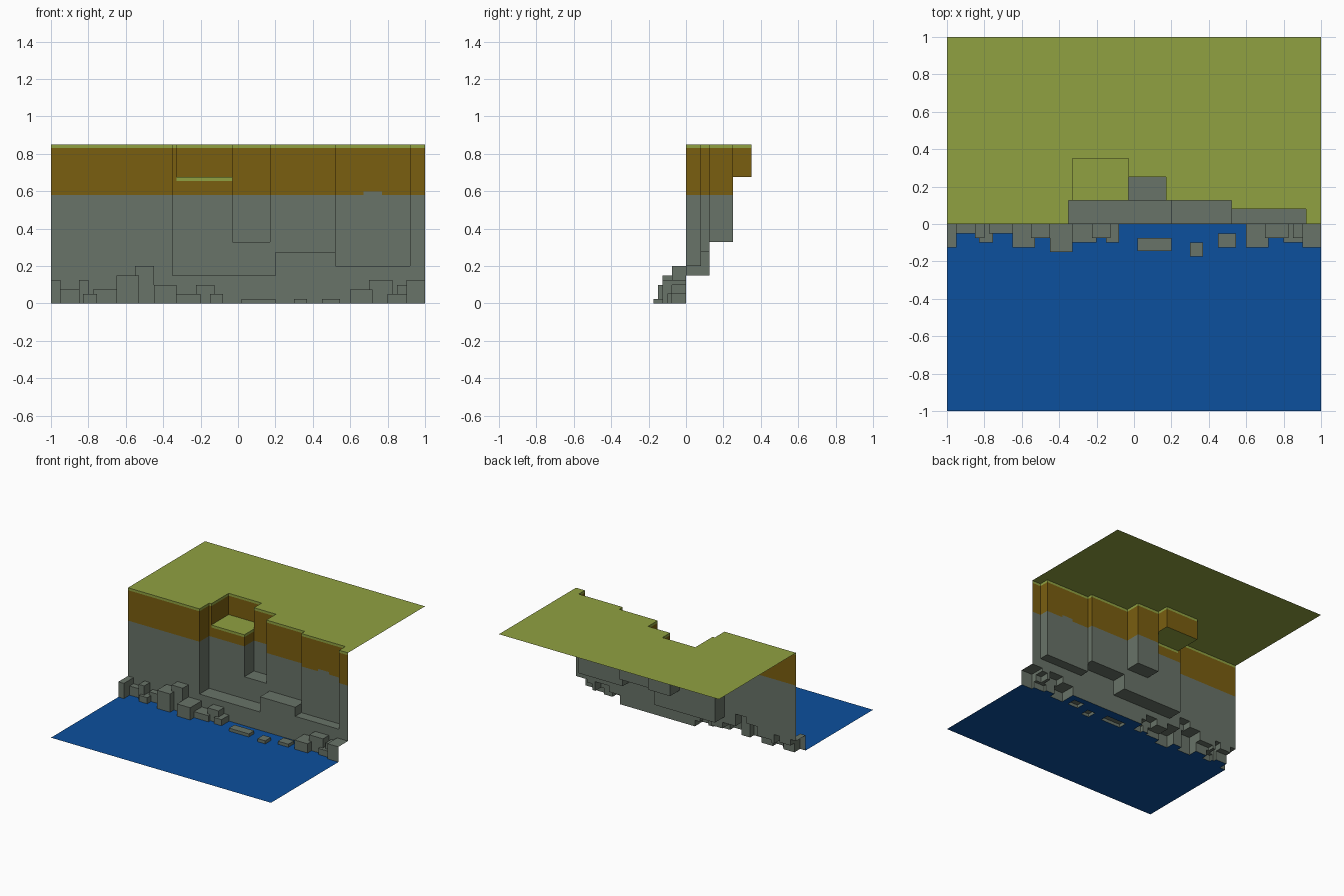
import bpy, bmesh

if "Cube" in bpy.data.objects:
    bpy.data.objects.remove(bpy.data.objects["Cube"])

# Boulders along the shore: x0, x1, y0, y1, height
BOULDERS = [
    (-1.0, -.95, -.125, 0, .125), (-.95, -.85, -.05, 0, .075),
    (-.85, -.80, -.075, 0, .125), (-.83, -.755, -.10, 0, .05),
    (-.775, -.65, -.05, 0, .075), (-.65, -.53, -.125, 0, .15),
    (-.55, -.45, -.075, 0, .20), (-.45, -.33, -.15, 0, .10),
    (-.33, -.20, -.10, 0, .05), (-.225, -.125, -.075, 0, .10),
    (-.15, -.08, -.10, 0, .05), (.60, .72, -.125, 0, .075),
    (.70, .825, -.075, 0, .125), (.80, .90, -.10, 0, .05),
    (.85, .90, -.075, 0, .10), (.90, 1.0, -.125, 0, .125),
    (.02, .20, -.145, -.075, .025), (.30, .37, -.175, -.10, .025),
    (.45, .545, -.125, -.05, .025)]

# Alcoves cut into the cliff: x0, x1, depth, floor height
ALCOVES = [(-.35, .20, .125, .15), (.20, .52, .125, .275), (.52, .92, .08, .20),
           (-.03, .17, .25, .33), (-.33, -.03, .35, .675)]
TOP, TURF, SOIL = .85, .83, .58
LEDGE = (-.33, -.03, .655, .675)      # grassy shelf in the deepest alcove
BUMP = (.67, .77, .60)                # stone rising into the soil band

COLOURS = {"water": (.0037, .08, .34), "stone": (.140, .172, .138),
           "soil": (.195, .112, .005), "grass": (.28, .355, .053)}


def kind(x, y, z):
    """Which part fills this point, or None for open air."""
    if z > TOP:
        return None
    if z < 0:
        return "water"
    if y < 0:
        for x0, x1, y0, y1, h in BOULDERS:
            if x0 < x < x1 and y0 < y < y1 and z < h:
                return "stone"
        return None
    if any(x0 < x < x1 and y < d and z > f for x0, x1, d, f in ALCOVES):
        return None
    if z > TURF:
        return "grass"
    if LEDGE[0] < x < LEDGE[1] and y < .35 and LEDGE[2] < z < LEDGE[3]:
        return "grass"
    if z > SOIL and not (BUMP[0] < x < BUMP[1] and z < BUMP[2]):
        return "soil"
    return "stone"


# Grid lines at every part boundary
def lines(*groups):
    return sorted({round(v, 4) for g in groups for v in g})


xs = lines([-1, 1, BUMP[0], BUMP[1]], *[b[:2] for b in BOULDERS], *[a[:2] for a in ALCOVES])
ys = lines([-1, 0, 1], *[b[2:4] for b in BOULDERS], [a[2] for a in ALCOVES])
zs = lines([-.01, 0, SOIL, TURF, TOP, TOP + .05, BUMP[2]], LEDGE[2:],
           [b[4] for b in BOULDERS], [a[3] for a in ALCOVES])
axes = (xs, ys, zs)
cells = {}
for i in range(len(xs) - 1):
    for j in range(len(ys) - 1):
        for k in range(len(zs) - 1):
            cells[i, j, k] = kind((xs[i] + xs[i + 1]) / 2, (ys[j] + ys[j + 1]) / 2,
                                  (zs[k] + zs[k + 1]) / 2)

# Skin wherever a filled cell meets open air
meshes = {name: bmesh.new() for name in COLOURS}
for c, here in cells.items():
    for a in range(3):
        n = list(c)
        n[a] += 1
        n = tuple(n)
        if n not in cells:
            continue
        there = cells[n]
        if bool(here) == bool(there):
            continue
        b, d = (a + 1) % 3, (a + 2) % 3
        quad = []
        for s, t in ((0, 0), (1, 0), (1, 1), (0, 1)):
            p = [0, 0, 0]
            p[a] = axes[a][n[a]]
            p[b] = axes[b][c[b] + s]
            p[d] = axes[d][c[d] + t]
            quad.append(p)
        if there:
            quad.reverse()
        bm = meshes[here or there]
        bm.faces.new([bm.verts.new(p) for p in quad])

# One object per ground layer
PARTS = {"water": "sea_surface", "stone": "rock_cliff", "soil": "soil_band", "grass": "grass_top"}
for name, bm in meshes.items():
    bmesh.ops.remove_doubles(bm, verts=bm.verts[:], dist=1e-4)
    bmesh.ops.dissolve_limit(bm, angle_limit=.01, verts=bm.verts[:], edges=bm.edges[:])
    mesh = bpy.data.meshes.new(PARTS[name])
    bm.to_mesh(mesh)
    bm.free()
    mat = bpy.data.materials.new(name)
    mat.diffuse_color = (*COLOURS[name], 1)
    mat.use_nodes = True
    mat.node_tree.nodes["Principled BSDF"].inputs["Base Color"].default_value = mat.diffuse_color
    mesh.materials.append(mat)
    bpy.context.collection.objects.link(bpy.data.objects.new(PARTS[name], mesh))
